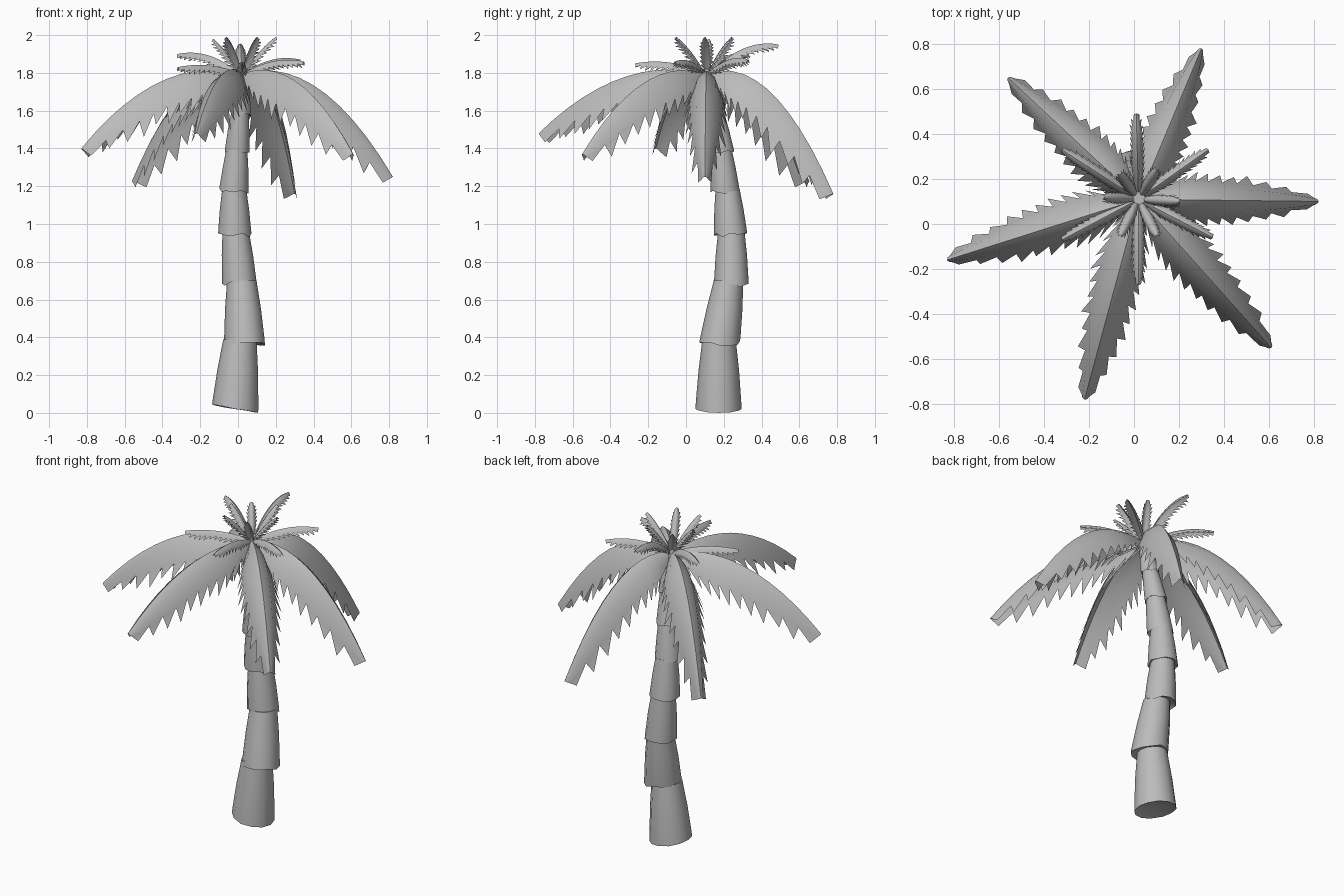
import bpy, bmesh, math, random
from mathutils import Vector

if "Cube" in bpy.data.objects:
    bpy.data.objects.remove(bpy.data.objects["Cube"])

random.seed(4)
grey = bpy.data.materials.new("plain grey")
grey.diffuse_color = (0.5, 0.5, 0.5, 1)
grey.use_nodes = True
grey.node_tree.nodes["Principled BSDF"].inputs["Base Color"].default_value = grey.diffuse_color


def finish(bm, name, angle):
    me = bpy.data.meshes.new(name)
    bm.to_mesh(me)
    bm.free()
    me.materials.append(grey)
    ob = bpy.data.objects.new(name, me)
    bpy.context.collection.objects.link(ob)
    bpy.ops.object.select_all(action='DESELECT')
    ob.select_set(True)
    bpy.context.view_layer.objects.active = ob
    bpy.ops.object.shade_smooth_by_angle(angle=math.radians(angle))
    return ob


# Trunk: stacked flaring sleeves, each (x, y, z, radius) at its foot and its top
SIDES = 12
sleeves = [
    ((-0.015, 0.172, 0.035, 0.122), (0.010, 0.175, 0.39, 0.088)),
    ((0.035, 0.178, 0.37, 0.108), (0.020, 0.225, 0.70, 0.078)),
    ((0.008, 0.240, 0.68, 0.092), (-0.012, 0.240, 0.96, 0.070)),
    ((-0.017, 0.236, 0.945, 0.088), (-0.020, 0.220, 1.19, 0.063)),
    ((-0.022, 0.207, 1.175, 0.077), (-0.006, 0.186, 1.40, 0.055)),
    ((-0.005, 0.190, 1.385, 0.065), (0.010, 0.156, 1.59, 0.046)),
    ((0.016, 0.160, 1.575, 0.053), (0.022, 0.115, 1.82, 0.028)),
]


def sleeve(i, foot, top):
    bm = bmesh.new()
    a, b = Vector(foot), Vector(top)
    wob = [random.uniform(-0.012, 0.012) for _ in range(SIDES)]
    # (height fraction, radius factor, lift, rim waviness)
    rows = [(0, 0.80, 0.010, 0.3), (0, 1.0, 0, 1), (0.10, 0.985, 0, 0.3),
            (0.55, None, 0, 0), (1, None, 0, 0)]
    tilt = -0.16 if i == 0 else -0.05
    rings = []
    for f, k, lift, wave in rows:
        p = a.lerp(b, f)
        r = a.w * k if k else (p.w * 1.04 if f < 1 else b.w)
        ring = []
        for s in range(SIDES):
            t = 2 * math.pi * s / SIDES
            dx, dy = r * math.cos(t), r * math.sin(t)
            z = p.z + lift + wob[s] * wave * (0.3 if i == 0 else 1) + tilt * dx * (1 - f)
            ring.append(bm.verts.new((p.x + dx, p.y + dy, z)))
        rings.append(ring)
    for lo, hi in zip(rings, rings[1:]):
        for s in range(SIDES):
            n = (s + 1) % SIDES
            bm.faces.new((lo[s], lo[n], hi[n], hi[s]))
    bm.faces.new(rings[0][::-1])
    bm.faces.new(rings[-1])
    if i == 0:
        low = min(v.co.z for v in bm.verts)
        for v in bm.verts:
            v.co.z -= low * max(0, 1 - v.co.z / 0.4)
    finish(bm, "trunk_sleeve_%d" % (i + 1), 45)


for i, (foot, top) in enumerate(sleeves):
    sleeve(i, foot, top)


# Fronds: an arched blade along a curve, with saw teeth on both edges
def width_at(t, keys):
    for (t0, w0), (t1, w1) in zip(keys, keys[1:]):
        if t <= t1:
            return w0 + (w1 - w0) * (t - t0) / (t1 - t0)
    return keys[-1][1]


def frond(name, base, ctrl, tip, half, drop, tooth, count, keys):
    base, ctrl, tip = Vector(base), Vector(ctrl), Vector(tip)
    out = Vector((tip.x - base.x, tip.y - base.y, 0)).normalized()
    side = out.cross(Vector((0, 0, 1)))
    bm = bmesh.new()
    ridge, frames = [], []
    for k in range(count + 1):
        t = k / count
        p = base * (1 - t) ** 2 + ctrl * 2 * t * (1 - t) + tip * t * t
        tan = ((ctrl - base) * (1 - t) + (tip - ctrl) * t).normalized()
        frames.append((p, tan, side.cross(tan).normalized(), width_at(t, keys)))
        ridge.append(bm.verts.new(p))
    for sgn in (1, -1):
        rows = []
        for v, (p, tan, up, w) in zip(ridge, frames):
            row = [v]
            for u, d in ((0.62, 0.3), (1.0, 1.0)):
                row.append(bm.verts.new(p + side * sgn * half * w * u - up * drop * w * d))
            rows.append(row)
        for k in range(count):
            r, q = rows[k], rows[k + 1]
            for j in (0, 1):
                f = (r[j], r[j + 1], q[j + 1], q[j])
                bm.faces.new(f if sgn > 0 else f[::-1])
            # tooth hanging off this stretch of edge, raked toward the tip
            p, tan, up, w = frames[k + 1]
            size = tooth * (0.45 + 0.55 * w) * random.uniform(0.75, 1.2)
            reach = 0.45 if k < count - 1 else 0
            end = q[2].co + (side * sgn * 0.45 - up * 0.8 + tan * reach) * size
            f = (r[2], bm.verts.new(end), q[2])
            bm.faces.new(f if sgn > 0 else f[::-1])
    return finish(bm, name, 60)


HUB = (0.02, 0.11)


def spread(name, tips, z0, lift, start, *shape):
    for i, (x, y, z) in enumerate(tips):
        d = Vector((x - HUB[0], y - HUB[1]))
        n = d.normalized() * start
        base = (HUB[0] + n.x, HUB[1] + n.y, z0)
        ctrl = (HUB[0] + d.x * 0.52, HUB[1] + d.y * 0.52, lift(z))
        frond("%s_%d" % (name, i + 1), base, ctrl, (x, y, z), *shape)


# Six large drooping fronds
spread("large_frond",
       [(0.82, 0.10, 1.25), (0.30, 0.78, 1.16), (-0.56, 0.65, 1.23),
        (-0.83, -0.16, 1.40), (-0.22, -0.78, 1.48), (0.61, -0.55, 1.37)],
       1.80, lambda z: 1.90, 0.02, 0.085, 0.135, 0.085, 11,
       [(0, 0.3), (0.2, 0.9), (0.4, 1.0), (0.7, 0.85), (0.9, 0.5), (1, 0.2)])

# Six medium fronds spreading almost level
leaf_keys = [(0, 0.4), (0.3, 1), (0.8, 0.9), (0.93, 0.6), (1, 0.25)]
spread("medium_frond",
       [(0.01, 0.49, 1.95), (0.33, 0.33, 1.87), (0.35, -0.06, 1.86),
        (0.02, -0.27, 1.85), (-0.32, -0.07, 1.83), (-0.32, 0.33, 1.90)],
       1.80, lambda z: z + 0.035, 0.015, 0.022, 0.028, 0.028, 12, leaf_keys)

# Six short upright fronds at the heart
spread("heart_frond",
       [(0.20, 0.10, 1.99), (0.10, 0.24, 1.99), (-0.06, 0.22, 1.97),
        (-0.13, 0.12, 1.98), (-0.06, -0.05, 1.99), (0.10, -0.05, 1.99)],
       1.80, lambda z: z - 0.06, 0.01, 0.020, 0.018, 0.024, 9, leaf_keys)
